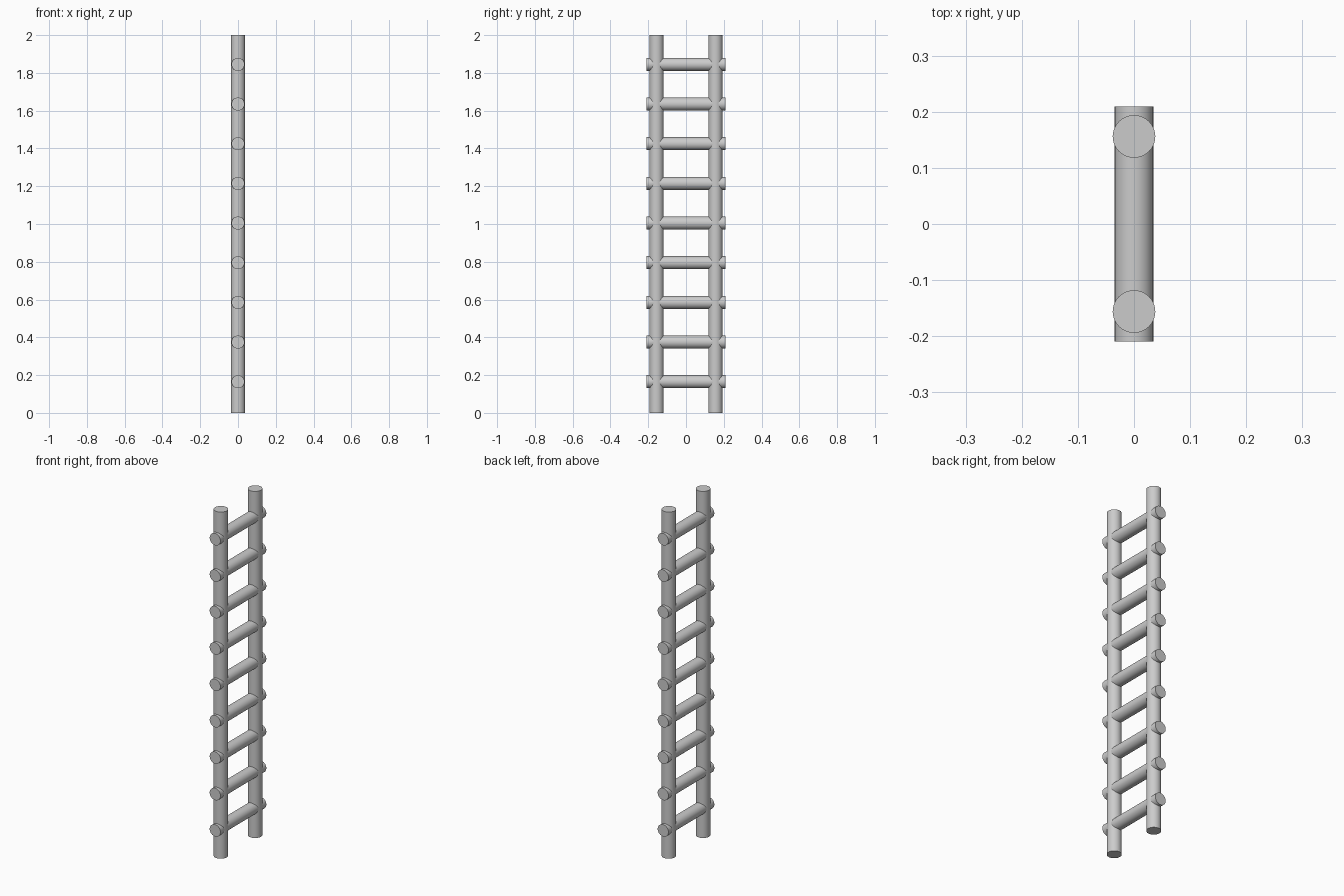
import bpy
import math

if "Cube" in bpy.data.objects:
    bpy.data.objects.remove(bpy.data.objects["Cube"])


def rod(name, radius, length, location, rotation=(0, 0, 0)):
    bpy.ops.mesh.primitive_cylinder_add(vertices=32, radius=radius, depth=length,
                                        location=location, rotation=rotation)
    obj = bpy.context.object
    obj.name = name
    bpy.ops.object.shade_smooth_by_angle(angle=math.radians(35))
    return obj


# Two upright rails
for side, y in (("front", -0.156), ("back", 0.156)):
    rod(f"{side}_rail", 0.038, 2.0, (0, y, 1.0))

# Nine rungs passing through both rails
for i in range(9):
    rod(f"rung_{i + 1}", 0.0345, 0.418, (0, 0, 0.165 + i * 0.21),
        (math.radians(90), 0, 0))
